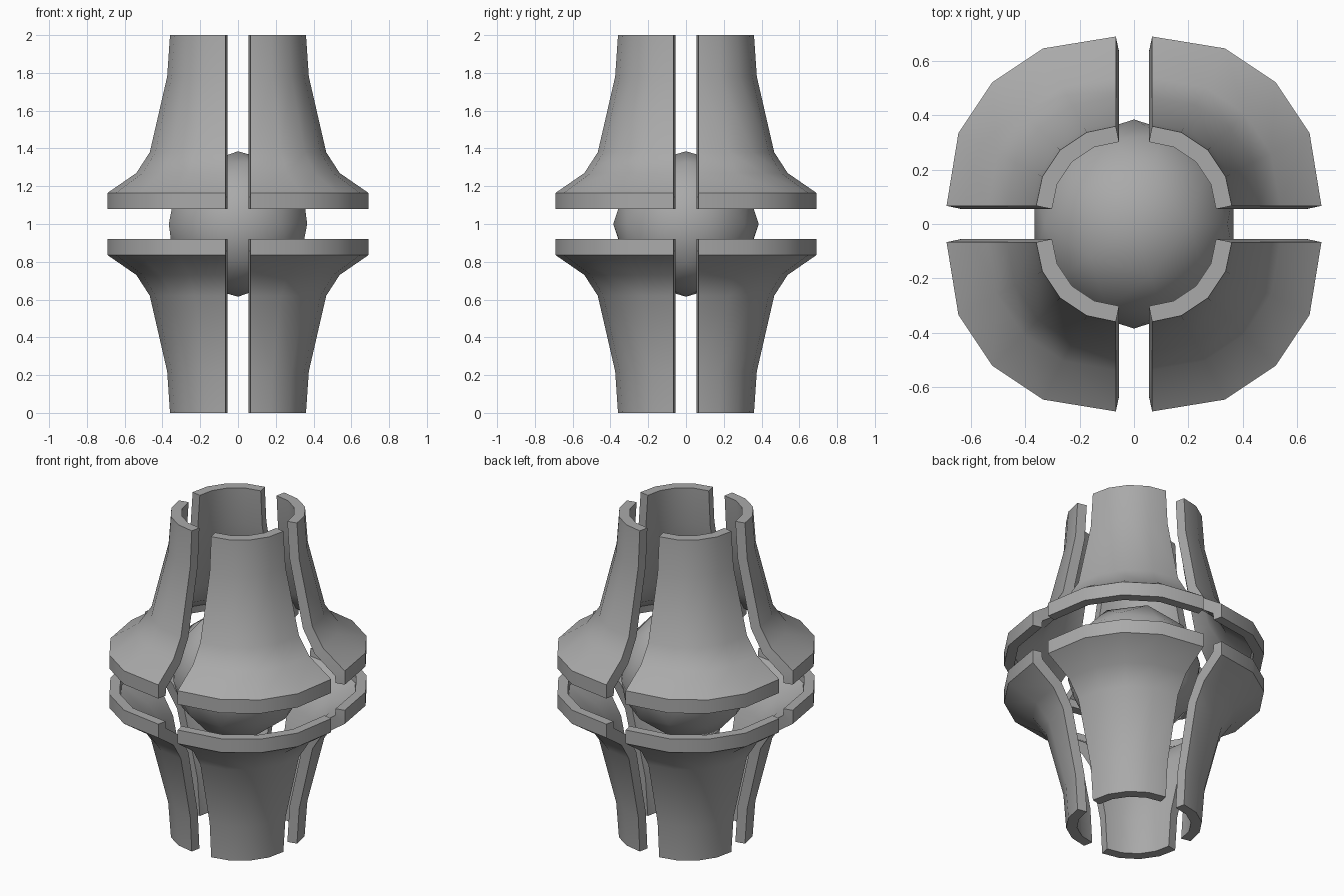
import bpy, bmesh, math

if "Cube" in bpy.data.objects:
    bpy.data.objects.remove(bpy.data.objects["Cube"])

grey = bpy.data.materials.new("neutral grey")
grey.diffuse_color = (0.40, 0.40, 0.40, 1)
grey.use_nodes = True
grey.node_tree.nodes["Principled BSDF"].inputs["Base Color"].default_value = grey.diffuse_color

# Shell section as (radius, height): outer wall down, then inner wall back up
OUTER = [(0.36, 2.0), (0.375, 1.78), (0.467, 1.38), (0.538, 1.27), (0.69, 1.165), (0.69, 1.08)]
INNER = [(0.635, 1.08), (0.63, 1.125), (0.49, 1.225), (0.41, 1.36), (0.318, 1.77), (0.302, 2.0)]


def finish(obj, angle):
    obj.data.materials.append(grey)
    bpy.ops.object.select_all(action='DESELECT')
    obj.select_set(True)
    bpy.context.view_layer.objects.active = obj
    bpy.ops.object.shade_smooth_by_angle(angle=math.radians(angle))


def quarter_arc(r, edge):
    """Five points of a quarter ring whose centre is pushed away from the axis."""
    shift = 0.06 + (r - 0.36) * 0.167
    arc = [(shift + (r - shift) * math.cos(math.radians(a)),
            shift + (r - shift) * math.sin(math.radians(a))) for a in (22.5, 45, 67.5)]
    return [(r, edge)] + arc + [(edge, r)]


def shell_quarter(name, sx, sy, lower):
    bm = bmesh.new()
    rings = []
    for pts, edge in ((OUTER, 0.067), (INNER, 0.055)):
        for r, z in pts:
            h = 2 - z if lower else z
            rings.append([bm.verts.new((x * sx, y * sy, h)) for x, y in quarter_arc(r, edge)])
    n = len(rings)
    # walls, rim and end lip
    for i in range(n):
        a, b = rings[i], rings[(i + 1) % n]
        for j in range(4):
            bm.faces.new((a[j], a[j + 1], b[j + 1], b[j]))
    # cut faces between the outer and inner walls
    for j in (0, 4):
        for i in range(n // 2 - 1):
            bm.faces.new((rings[i][j], rings[i + 1][j], rings[n - 2 - i][j], rings[n - 1 - i][j]))
    bmesh.ops.recalc_face_normals(bm, faces=bm.faces)
    mesh = bpy.data.meshes.new(name)
    bm.to_mesh(mesh)
    bm.free()
    obj = bpy.data.objects.new(name, mesh)
    bpy.context.collection.objects.link(obj)
    finish(obj, 35)


# Eight flared shell pieces: four above, four below
for lower in (False, True):
    for sx, side in ((1, "right"), (-1, "left")):
        for sy, face in ((1, "back"), (-1, "front")):
            shell_quarter(f"{'lower' if lower else 'upper'}_shell_{face}_{side}", sx, sy, lower)

# Ball in the middle
bpy.ops.mesh.primitive_ico_sphere_add(subdivisions=2, radius=0.385, location=(0, 0, 1))
ball = bpy.context.object
ball.name = "core_ball"
finish(ball, 60)
